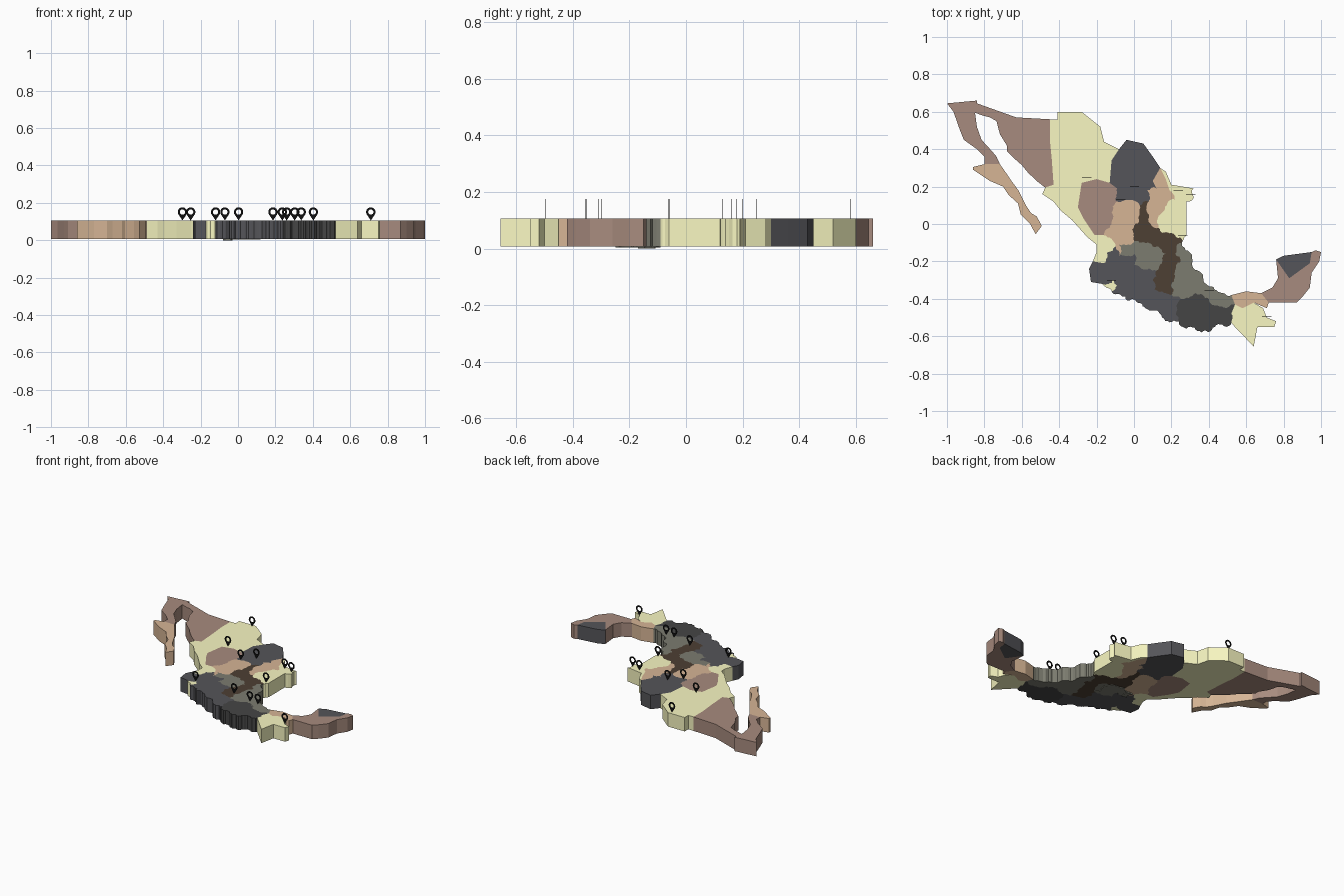
import bpy, bmesh, math

if "Cube" in bpy.data.objects:
    bpy.data.objects.remove(bpy.data.objects["Cube"])

BASE, TOP = 0.008, 0.106


def material(name, rgb):
    m = bpy.data.materials.new(name)
    m.diffuse_color = (*rgb, 1)
    m.use_nodes = True
    m.node_tree.nodes["Principled BSDF"].inputs["Base Color"].default_value = m.diffuse_color
    return m


PALE = material("pale", (0.95, 0.94, 0.54))
BROWN = material("brown", (0.39, 0.26, 0.21))
TAN = material("tan", (0.67, 0.46, 0.30))
GREY = material("slate", (0.09, 0.09, 0.10))
DARK = material("charcoal", (0.06, 0.06, 0.06))
UMBER = material("umber", (0.075, 0.05, 0.033))
OLIVE = material("olive", (0.20, 0.20, 0.16))
BLACK = material("black", (0.005, 0.005, 0.005))


def finish(bm, name, mat):
    bmesh.ops.recalc_face_normals(bm, faces=bm.faces)
    mesh = bpy.data.meshes.new(name)
    bm.to_mesh(mesh)
    bm.free()
    ob = bpy.data.objects.new(name, mesh)
    mesh.materials.append(mat)
    bpy.context.collection.objects.link(ob)
    return ob


# Ragged border in the centre and south, identical for both neighbours
def ragged(a, b, depth=3):
    if a > b:
        return ragged(b, a, depth)[::-1]
    dx, dy = b[0] - a[0], b[1] - a[1]
    x, y = (a[0] + b[0]) / 2, (a[1] + b[1]) / 2
    central = -16 < x < 53 and y < 20
    if depth == 0 or not central or not 1.5 < math.hypot(dx, dy) < 13:
        return [a, b]
    k = 0.2 * math.sin(a[0] * 12.99 + a[1] * 78.23 + b[0] * 37.72 + b[1] * 9.15)
    m = (x - dy * k, y + dx * k)
    return ragged(a, m, depth - 1)[:-1] + ragged(m, b, depth - 1)


# One map region: outline in hundredths of a unit, extruded to a slab
def region(name, mat, outline, base=BASE):
    pts = []
    for a, b in zip(outline, outline[1:] + outline[:1]):
        pts += ragged(a, b)[:-1]
    bm = bmesh.new()
    face = bm.faces.new([bm.verts.new((x / 100, y / 100, base)) for x, y in pts])
    ext = bmesh.ops.extrude_face_region(bm, geom=[face], use_keep_orig=True)
    for v in ext["geom"]:
        if isinstance(v, bmesh.types.BMVert):
            v.co.z = TOP
    return finish(bm, name, mat)


# North-west
region("peninsula_north", BROWN, [(-100, 64.5), (-84, 66), (-84, 64.5), (-85, 59.5), (-84, 52), (-81.5, 45),
       (-76, 39), (-73.5, 36), (-71.7, 32), (-80, 32), (-80, 36), (-84, 40), (-91, 45), (-93, 50), (-96.5, 60)])
region("peninsula_south", TAN, [(-80, 32), (-71.7, 32), (-68.4, 27.3), (-65.5, 23), (-61.8, 18), (-57.5, 9.5),
       (-55, 5.8), (-52, 4), (-49.3, -1), (-52.6, -5.5), (-55.5, 0), (-60.5, 5), (-62, 11), (-67, 15.5),
       (-70, 20), (-77, 23), (-81.5, 26), (-86, 29), (-86, 30.5)])
region("gulf_desert", BROWN, [(-84, 64.5), (-63, 57), (-45, 56), (-45, 45), (-44, 35), (-43, 21), (-47.5, 19.5),
       (-52, 23), (-56.5, 27.3), (-60, 31.5), (-64, 35), (-68, 39), (-68, 42), (-71.7, 48), (-73.5, 55),
       (-77, 57), (-81, 58), (-85, 59.5)])
region("north_plateau", PALE, [(-45, 56), (-41, 56), (-41, 60), (-28, 60), (-18, 52), (-16, 44), (-8, 40),
       (-12, 34), (-13, 22), (-20, 24), (-28, 22), (-30, 9), (-36, 17), (-43, 21), (-44, 35), (-45, 45)])
region("pacific_strip", PALE, [(-43, 21), (-47.5, 19.5), (-49, 16), (-43, 12), (-39, 7), (-33, 2), (-25, -7),
       (-20, -11), (-16, -6), (-21, -6), (-27, 3), (-30, 9), (-36, 17)])
region("west_mountains", BROWN, [(-28, 22), (-20, 24), (-13, 22), (-9, 19), (-9, 12), (-12, 6), (-13, -2),
       (-16, -6), (-21, -6), (-27, 3), (-30, 9)])

# North-east
region("north_desert", GREY, [(-8, 40), (-4, 45), (5, 43), (10, 36), (14, 30), (10, 23), (12, 19), (7, 18),
       (8, 12), (3, 10), (-9, 12), (-9, 19), (-13, 22), (-12, 34)])
region("north_east_ridge", TAN, [(14, 30), (17, 24), (19, 18), (22, 13), (16, 7), (13, -2), (9, 0), (8, 5),
       (8, 12), (7, 18), (12, 19), (10, 23)])
region("north_gulf_coast", PALE, [(14, 30), (17, 28), (20, 21), (32, 19), (32, 14), (28, 12), (28, -6), (26, -9),
       (19, -5), (13, -2), (16, 7), (22, 13), (19, 18), (17, 24)])

# Centre
region("central_north", TAN, [(-9, 12), (3, 10), (3, 5), (-1, -3), (0, -9), (-3, -11), (-8, -11), (-8, -17),
       (-10, -12), (-12, -8), (-16, -6), (-13, -2), (-12, 6)])
region("central_east", UMBER, [(3, 5), (3, 10), (8, 12), (8, 5), (9, 0), (13, -2), (19, -5), (26, -9),
       (22, -16), (14, -13), (10, -12), (4, -10), (0, -9), (-1, -3)])
region("small_centre", OLIVE, [(-8, -17), (-4, -17), (-3, -11), (-8, -11)], 0.0)
region("west_coast", PALE, [(-20, -11), (-20, -15), (-22, -20), (-16, -21), (-14, -15), (-10, -12), (-12, -8), (-16, -6)])
region("west_cape", GREY, [(-22, -20), (-24, -24), (-23, -31), (-17, -32), (-11, -30), (-8, -29), (-6, -25),
       (0, -22), (0, -16), (-4, -17), (-8, -17), (-10, -12), (-14, -15), (-16, -21)])
region("small_coast", PALE, [(-17, -32), (-11, -30), (-9, -33), (-12, -36)])
region("central_basin", OLIVE, [(0, -9), (4, -10), (10, -12), (12, -16), (12, -25), (4, -24), (0, -22),
       (0, -16), (-4, -17), (-3, -11)], 0.004)
region("central_sliver", OLIVE, [(10, -12), (14, -13), (17, -16), (15, -21), (12, -25), (12, -16)])
region("east_hills", UMBER, [(14, -13), (22, -16), (25, -20), (22, -25), (16, -25), (15, -21), (17, -16)])
region("capital_valley", UMBER, [(12, -25), (15, -21), (16, -25), (22, -25), (20, -32), (15, -36), (11, -35), (10, -30)])
region("small_south", UMBER, [(15, -36), (20, -32), (20, -38)])
region("east_highlands", OLIVE, [(25, -20), (30, -30), (33, -37), (25, -40), (20, -38), (20, -32), (22, -25)])

# South
region("south_west", GREY, [(-8, -29), (-6, -25), (0, -22), (4, -24), (12, -25), (10, -30), (11, -35),
       (5, -39), (1, -41), (-7, -38), (-12, -36), (-9, -33), (-11, -30)])
region("south_coast", GREY, [(1, -41), (5, -39), (11, -35), (15, -36), (20, -38), (25, -40), (23, -45),
       (24, -52), (15, -50), (6, -45)])
region("gulf_strip", OLIVE, [(26, -9), (31, -18), (37, -29), (43, -35), (52, -38), (54, -43), (47, -44),
       (40, -40), (33, -37), (30, -30), (25, -20), (22, -16)])
region("south_isthmus", DARK, [(25, -40), (33, -37), (40, -40), (47, -44), (54, -43), (52, -48), (52, -53),
       (44, -54), (36, -58), (28, -56), (24, -52), (23, -45)])
region("gulf_lowland", TAN, [(52, -38), (60, -36), (68, -37), (72, -42), (71, -45), (64, -42), (58, -45), (54, -43)])
region("south_tip", PALE, [(54, -43), (58, -45), (64, -42), (69, -45), (71, -50), (76, -52), (75, -55),
       (66, -55), (64, -65.5), (52, -53), (52, -48)])
region("east_peninsula_west", BROWN, [(68, -37), (74, -34), (77, -29), (76, -19), (83, -29), (85, -42), (72, -42)])
region("east_peninsula_north", GREY, [(76, -19), (80, -17), (95, -15), (94, -21), (83, -29)])
region("east_peninsula_coast", BROWN, [(95, -15), (97, -14), (100, -15), (99, -20), (95, -26), (94, -34), (90, -39),
       (87, -42), (85, -42), (83, -29), (94, -21)])


# Location pin: flat teardrop ring with a round hole
def pin_mesh(r=0.025, hole=0.014, drop=0.045, half=0.001, n=28):
    bm = bmesh.new()
    tangent = math.acos(r / drop)
    loops = []
    for inner, y in ((0, -half), (0, half), (1, half), (1, -half)):
        loop = []
        for i in range(n):
            a = 2 * math.pi * i / n
            off = min(a, 2 * math.pi - a)
            rad = hole if inner else (r / math.cos(tangent - off) if off < tangent else r)
            loop.append(bm.verts.new((rad * math.sin(a), y, drop - rad * math.cos(a))))
        loops.append(loop)
    for p, q in zip(loops, loops[1:] + loops[:1]):
        for i in range(n):
            j = (i + 1) % n
            bm.faces.new((p[i], p[j], q[j], q[i]))
    return finish(bm, "map_pin", BLACK)


spots = [(-.297, .58), (-.253, .25), (.003, .20), (-.07, .13), (.237, .18), (.303, .16),
         (.26, -.06), (-.12, -.30), (.187, -.31), (.338, -.35), (.403, -.355), (.71, -.495)]
first = pin_mesh()
for i, (x, y) in enumerate(spots):
    pin = first
    if i:
        pin = first.copy()
        bpy.context.collection.objects.link(pin)
    pin.location = (x, y, TOP)
